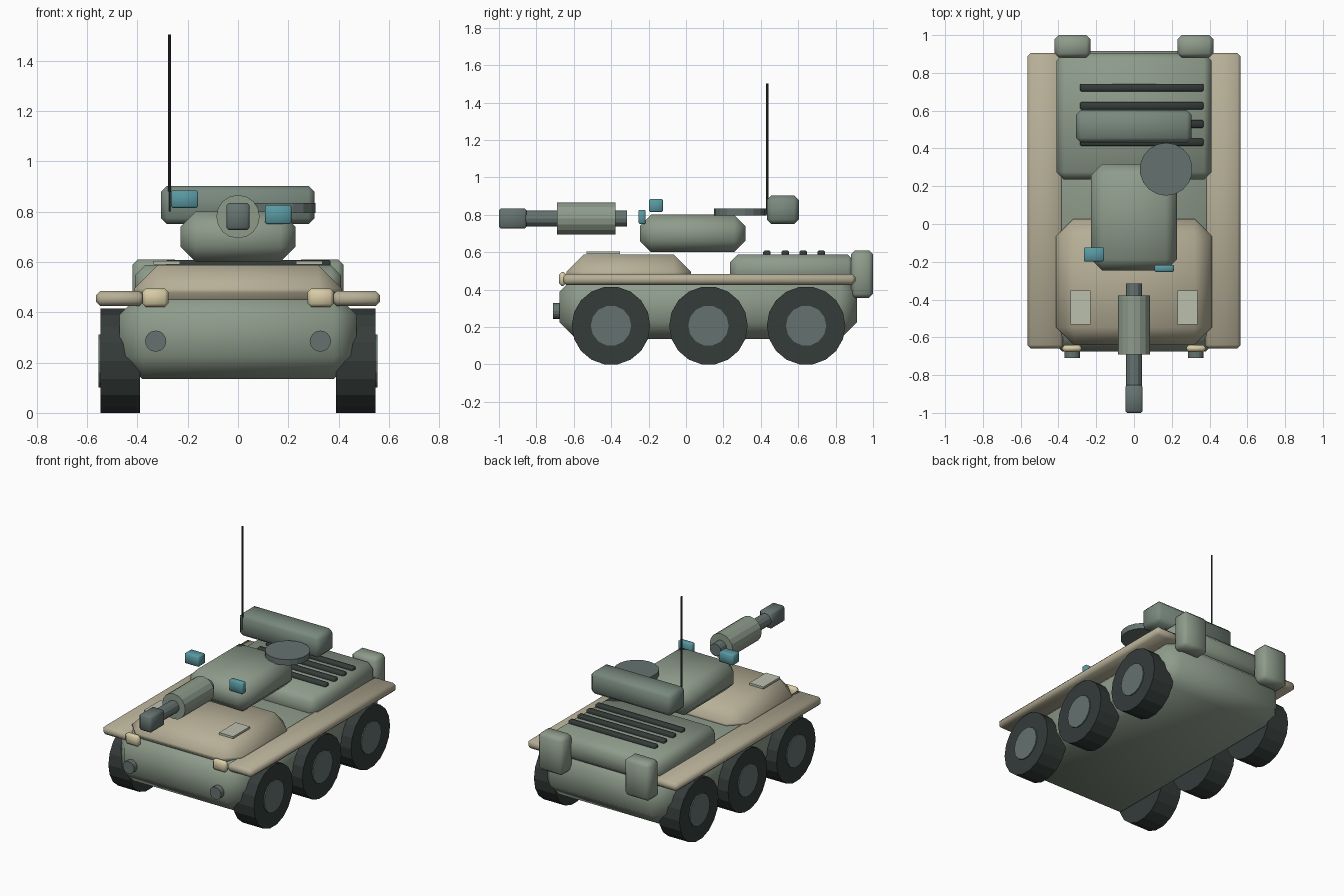
import bpy, bmesh, math
from mathutils import Matrix, Vector

if "Cube" in bpy.data.objects:
    bpy.data.objects.remove(bpy.data.objects["Cube"])


def material(name, r, g, b):
    m = bpy.data.materials.new(name)
    m.diffuse_color = (r, g, b, 1)
    m.use_nodes = True
    m.node_tree.nodes["Principled BSDF"].inputs["Base Color"].default_value = m.diffuse_color
    return m


GREEN = material("green_paint", 0.27, 0.33, 0.26)
DEEP = material("deep_green_paint", 0.19, 0.25, 0.21)
TAN = material("tan_paint", 0.47, 0.43, 0.31)
RUBBER = material("dark_rubber", 0.035, 0.045, 0.042)
METAL = material("grey_metal", 0.13, 0.17, 0.16)
GLASS = material("teal_glass", 0.10, 0.32, 0.36)
LAMP = material("cream_lamp", 0.68, 0.60, 0.38)
PLATE = material("pale_plate", 0.50, 0.53, 0.42)


def finish(bm, name, mat):
    me = bpy.data.meshes.new(name)
    bm.to_mesh(me)
    bm.free()
    me.materials.append(mat)
    ob = bpy.data.objects.new(name, me)
    bpy.context.collection.objects.link(ob)
    return ob


def box(name, x, y, z, mat, chamfer=0.0):
    """Chamfered box from (min, max) ranges; large chamfers are smooth shaded."""
    lo, hi = Vector((x[0], y[0], z[0])), Vector((x[1], y[1], z[1]))
    bm = bmesh.new()
    bmesh.ops.create_cube(bm, size=1)
    bmesh.ops.scale(bm, vec=hi - lo, verts=bm.verts)
    bmesh.ops.translate(bm, vec=(lo + hi) / 2, verts=bm.verts)
    if chamfer:
        bmesh.ops.bevel(bm, geom=bm.edges[:], offset=chamfer, segments=1,
                        affect='EDGES', clamp_overlap=True)
    ob = finish(bm, name, mat)
    if chamfer:
        bpy.ops.object.select_all(action='DESELECT')
        ob.select_set(True)
        bpy.context.view_layer.objects.active = ob
        bpy.ops.object.shade_smooth_by_angle(angle=math.radians(56))
    return ob


def cylinder(name, axis, span, centre, radius, sides, mat):
    """Cylinder along an axis; span is its range there, centre the other two coordinates."""
    rot = {'X': Matrix.Rotation(math.pi / 2, 4, 'Y'),
           'Y': Matrix.Rotation(math.pi / 2, 4, 'X'),
           'Z': Matrix.Identity(4)}[axis]
    pos = list(centre)
    pos.insert('XYZ'.index(axis), sum(span) / 2)
    bm = bmesh.new()
    bmesh.ops.create_cone(bm, cap_ends=True, segments=sides, radius1=radius, radius2=radius,
                          depth=abs(span[1] - span[0]), matrix=Matrix.Translation(pos) @ rot)
    return finish(bm, name, mat)


def sided(s, a, b):
    return tuple(sorted((s * a, s * b)))


# Hull and decks
box("hull", (-0.47, 0.47), (-0.675, 0.915), (0.135, 0.48), GREEN, 0.09)
box("front_deck", (-0.413, 0.413), (-0.64, 0.027), (0.385, 0.587), TAN, 0.093)
box("engine_deck", (-0.41, 0.41), (0.235, 0.905), (0.42, 0.587), GREEN, 0.04)

# Engine grille slats
for i in range(4):
    y = 0.433 + i * 0.0965
    box("grille_slat", (-0.286, 0.368), (y - 0.02, y + 0.02), (0.575, 0.608), RUBBER, 0.006)

for s, side in ((-1, "left"), (1, "right")):
    # Fenders, rear stowage, lamps, tow points and deck plates
    box(side + "_fender", sided(s, 0.375, 0.565), (-0.658, 0.905), (0.425, 0.484), TAN, 0.018)
    box(side + "_stowage_box", sided(s, 0.23, 0.42), (0.882, 1.0), (0.355, 0.61), GREEN, 0.022)
    box(side + "_headlight", sided(s, 0.277, 0.38), (-0.678, -0.64), (0.42, 0.494), LAMP, 0.014)
    cylinder(side + "_tow_point", 'Y', (-0.71, -0.65), (s * 0.327, 0.285), 0.042, 16, METAL)
    box(side + "_deck_plate", sided(s, 0.23, 0.336), (-0.532, -0.352), (0.59, 0.604), PLATE)
    # Wheels
    for y in (-0.401, 0.12, 0.642):
        cylinder(side + "_tyre", 'X', sided(s, 0.39, 0.547), (y, 0.207), 0.21, 18, RUBBER)
        cylinder(side + "_hub", 'X', sided(s, 0.45, 0.554), (y, 0.207), 0.108, 14, METAL)

# Turret with hatch, bustle and antenna
box("turret", (-0.228, 0.228), (-0.247, 0.317), (0.6, 0.8), GREEN, 0.06)
cylinder("turret_hatch", 'Z', (0.795, 0.834), (0.17, 0.29), 0.14, 18, METAL)
box("turret_bustle", (-0.306, 0.304), (0.432, 0.603), (0.75, 0.902), DEEP, 0.024)
cylinder("antenna", 'Z', (0.8, 1.503), (-0.272, 0.435), 0.006, 8, RUBBER)

# Sights
box("left_sight", (-0.266, -0.158), (-0.198, -0.124), (0.815, 0.884), GLASS, 0.006)
box("right_sight", (0.108, 0.212), (-0.254, -0.216), (0.75, 0.826), GLASS, 0.006)

# Gun
cylinder("gun_barrel", 'Y', (-0.9, -0.315), (0, 0.78), 0.042, 12, METAL)
cylinder("gun_sleeve", 'Y', (-0.69, -0.378), (0, 0.78), 0.086, 16, GREEN)
box("gun_muzzle", (-0.046, 0.046), (-1.0, -0.853), (0.726, 0.834), METAL, 0.01)
